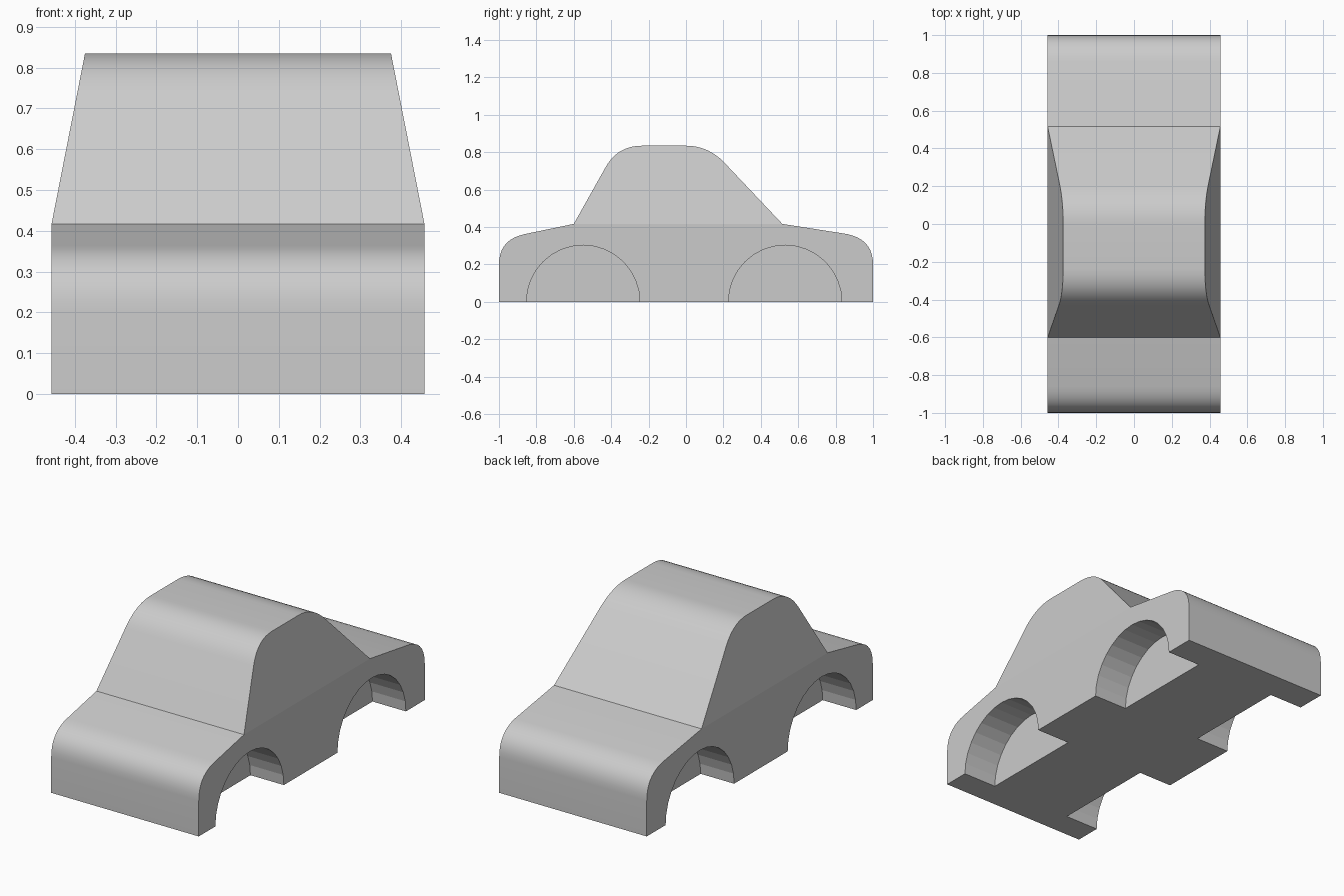
import bpy, bmesh, math
from mathutils import Vector

if "Cube" in bpy.data.objects:
    bpy.data.objects.remove(bpy.data.objects["Cube"])

BASE_W, ROOF_W = 0.457, 0.375      # half widths
BELT, ROOF = 0.417, 0.835          # heights of beltline and roof


def fillet(a, corner, b, n=9):
    """Rounded corner from a to b, pulled toward corner."""
    a, c, b = Vector(a), Vector(corner), Vector(b)
    ts = [i / n for i in range(n + 1)]
    return [tuple(a * (1 - t) ** 2 + c * 2 * t * (1 - t) + b * t * t) for t in ts]


# Side outline (y, z): nose, cabin, tail
nose = [(-1, 0)] + fillet((-1, 0.20), (-1, 0.335), (-0.86, 0.363))
cabin = ([(-0.6, BELT)] + fillet((-0.43, 0.72), (-0.366, ROOF), (-0.235, ROOF))
         + fillet((0.0, ROOF), (0.115, ROOF), (0.2, 0.75)) + [(0.515, BELT)])
tail = fillet((0.86, 0.363), (1, 0.335), (1, 0.20)) + [(1, 0)]
outline = nose + cabin + tail
first, last = len(nose), len(nose) + len(cabin) - 1

# Car body: outline skinned across the width, cabin leaning inward
bm = bmesh.new()


def half_width(z):
    return BASE_W + (ROOF_W - BASE_W) * max(0, (z - BELT) / (ROOF - BELT))


sides = [[bm.verts.new((s * half_width(z), y, z)) for y, z in outline] for s in (-1, 1)]
n = len(outline)
for i in range(n):
    j = (i + 1) % n
    f = bm.faces.new((sides[0][i], sides[0][j], sides[1][j], sides[1][i]))
    f.smooth = True
for v in sides:
    bm.faces.new(v[:first + 1] + v[last:])      # lower side
    bm.faces.new(v[first:last + 1])             # cabin side
bmesh.ops.recalc_face_normals(bm, faces=bm.faces[:])
for e in bm.edges:
    e.smooth = e.calc_face_angle(0) < math.radians(30)
mesh = bpy.data.meshes.new("car_body")
bm.to_mesh(mesh)
bm.free()
body = bpy.data.objects.new("car_body", mesh)
bpy.context.collection.objects.link(body)

# Wheel arches: four blind half-round pockets
for y in (-0.55, 0.53):
    for s in (-1, 1):
        bpy.ops.mesh.primitive_cylinder_add(
            vertices=32, radius=0.303, depth=0.4,
            location=(s * 0.45, y, 0), rotation=(0, math.pi / 2, 0))
        cutter = bpy.context.object
        cutter.name = "wheel_arch_cutter"
        cutter.hide_render = True
        mod = body.modifiers.new("wheel_arch", 'BOOLEAN')
        mod.operation = 'DIFFERENCE'
        mod.solver = 'EXACT'
        mod.object = cutter
        bpy.context.view_layer.objects.active = body
        bpy.ops.object.modifier_apply(modifier=mod.name)
        bpy.data.objects.remove(cutter)
